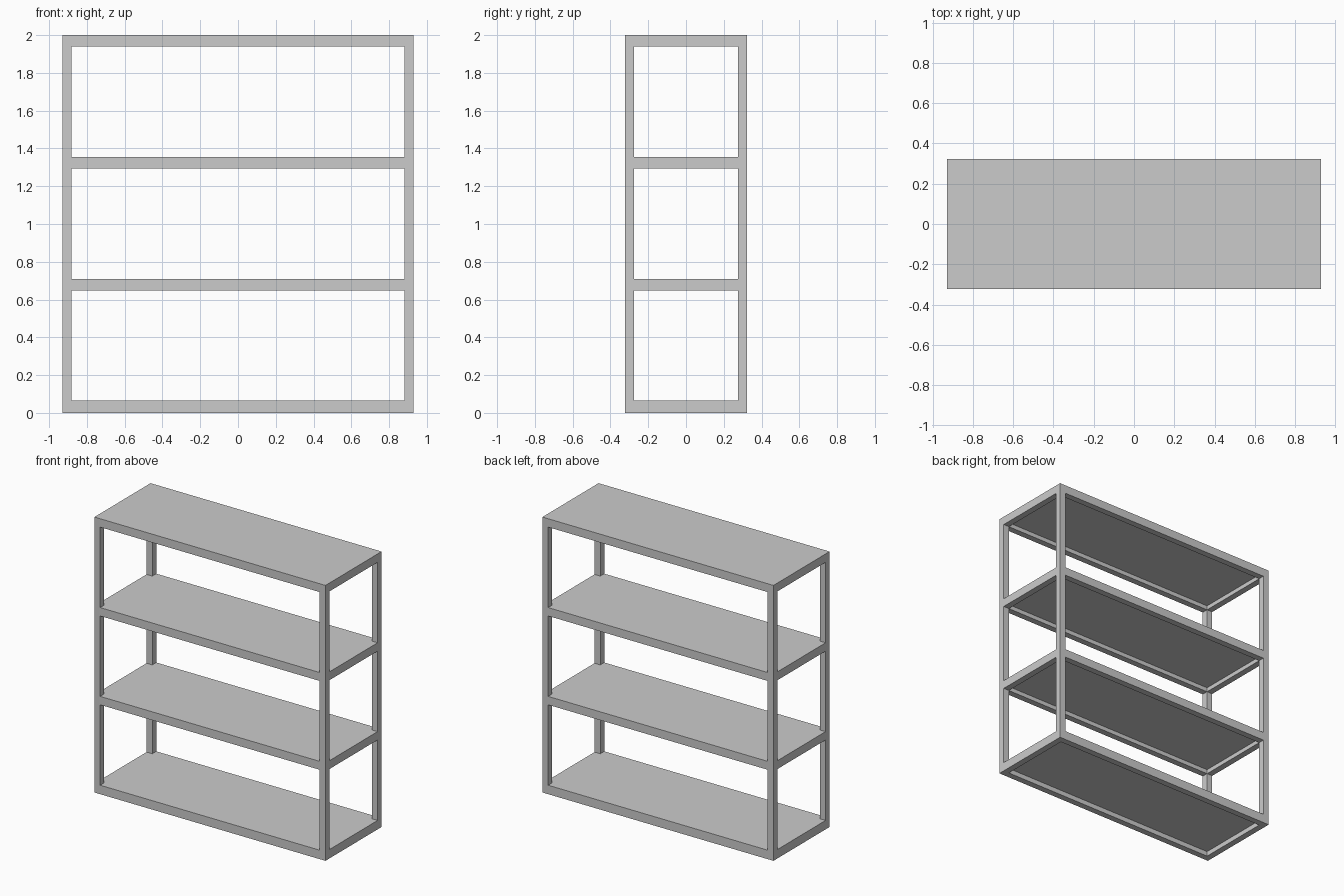
import bpy, bmesh
from mathutils import Matrix, Vector

if "Cube" in bpy.data.objects:
    bpy.data.objects.remove(bpy.data.objects["Cube"])

HX, HY = 0.928, 0.322      # outer half width and half depth
BAR = 0.046                # square tube size
RAIL = 0.061               # rail height
PANEL = 0.03               # shelf panel thickness
TOPS = [0.065, 0.71, 1.355, 2.0]


def box(name, lo, hi):
    lo, hi = Vector(lo), Vector(hi)
    mesh = bpy.data.meshes.new(name)
    bm = bmesh.new()
    bmesh.ops.create_cube(bm, size=1, matrix=Matrix.Translation((lo + hi) / 2) @ Matrix.Diagonal((*(hi - lo), 1)))
    bm.to_mesh(mesh)
    bm.free()
    obj = bpy.data.objects.new(name, mesh)
    bpy.context.collection.objects.link(obj)
    return obj


def mirror(obj, x, y):
    mod = obj.modifiers.new("mirror", 'MIRROR')
    mod.use_axis = (x, y, False)


ix, iy = HX - BAR, HY - BAR

# four corner posts
mirror(box("corner_posts", (ix, iy, 0), (HX, HY, 2)), True, True)

for i, top in enumerate(TOPS, 1):
    low = 0 if i == 1 else top - RAIL
    # front and back rails, then side rails, between the posts
    mirror(box(f"long_rails_{i}", (-ix, iy, low), (ix, HY, top)), False, True)
    mirror(box(f"side_rails_{i}", (ix, -iy, low), (HX, iy, top)), True, False)
    # panel set flush with the top of the rails
    box(f"shelf_panel_{i}", (-ix, -iy, top - PANEL), (ix, iy, top))
